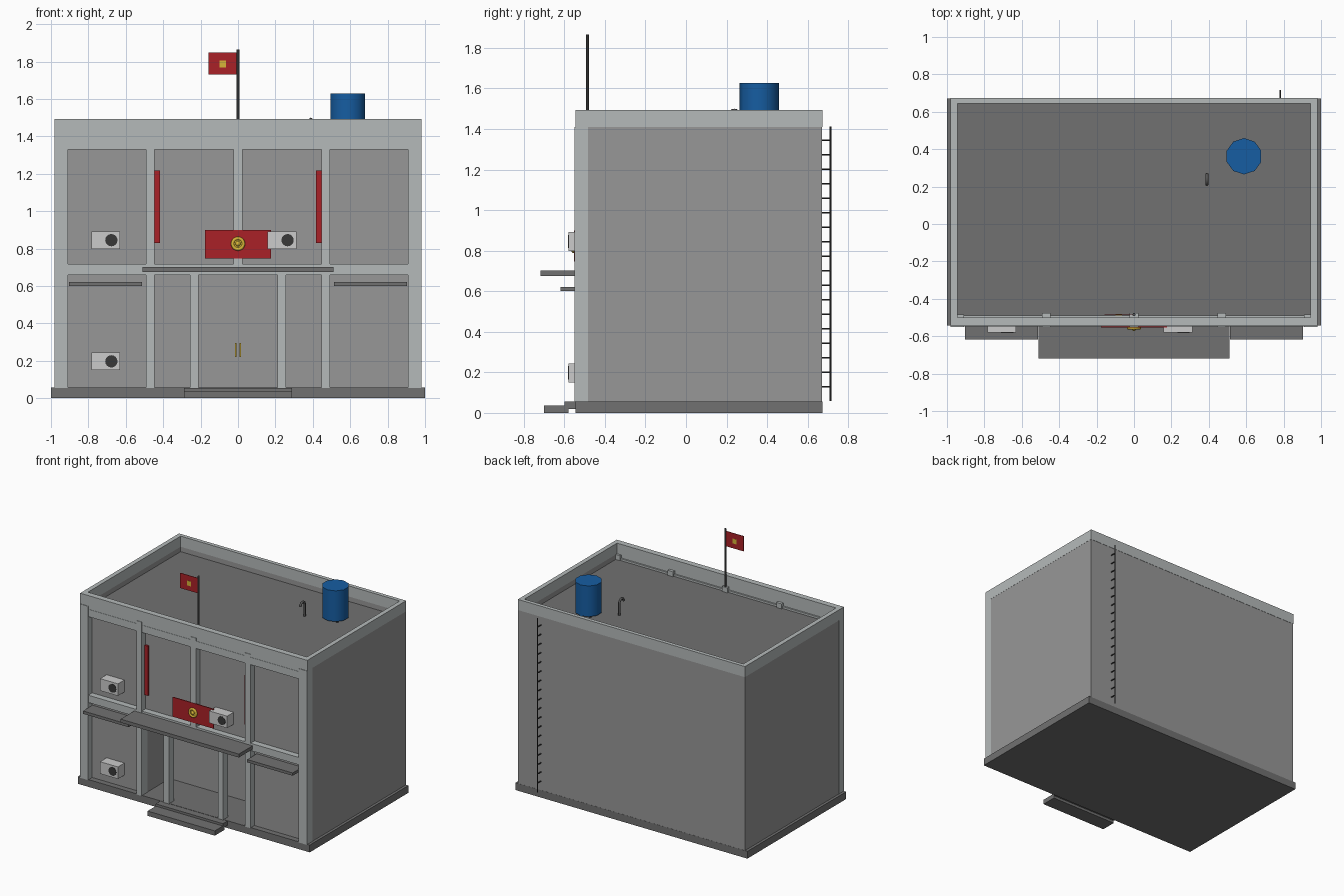
import bpy, math

if "Cube" in bpy.data.objects:
    bpy.data.objects.remove(bpy.data.objects["Cube"])

def material(name, rgb):
    m = bpy.data.materials.new(name)
    m.diffuse_color = (*rgb, 1)
    m.use_nodes = True
    m.node_tree.nodes["Principled BSDF"].inputs["Base Color"].default_value = m.diffuse_color
    return m

RED = material("red", (0.40, 0.015, 0.02))
BLUE = material("blue", (0.008, 0.11, 0.36))
GOLD = material("gold", (0.68, 0.46, 0.04))
DARK = material("dark", (0.04, 0.04, 0.04))
METAL = material("metal", (0.09, 0.09, 0.09))
WALL = material("wall_grey", (0.31, 0.31, 0.31))
FRAME = material("frame_grey", (0.46, 0.49, 0.49))
SLAB = material("slab_grey", (0.165, 0.165, 0.165))
CASING = material("casing_grey", (0.62, 0.62, 0.61))

def finish(o, name, mat):
    o.name = name
    o.data.materials.append(mat)
    return o

def box(name, x0, x1, y0, y1, z0, z1, mat):
    bpy.ops.mesh.primitive_cube_add(size=1, location=((x0+x1)/2, (y0+y1)/2, (z0+z1)/2))
    o = bpy.context.object
    o.scale = (x1-x0, y1-y0, z1-z0)
    bpy.ops.object.transform_apply(location=False, rotation=False)
    return finish(o, name, mat)

def cyl(name, loc, r, depth, axis="z", sides=12, mat=DARK):
    rot = {"z": (0, 0, 0), "y": (math.pi/2, 0, 0)}[axis]
    bpy.ops.mesh.primitive_cylinder_add(vertices=sides, radius=r, depth=depth, location=loc, rotation=rot)
    return finish(bpy.context.object, name, mat)

def cut(target, cutter):
    m = target.modifiers.new("cut", "BOOLEAN")
    m.operation, m.solver, m.object = "DIFFERENCE", "EXACT", cutter
    bpy.context.view_layer.objects.active = target
    bpy.ops.object.modifier_apply(modifier=m.name)
    bpy.data.objects.remove(cutter)

# Ground slab and entrance steps
box("base_slab", -1, 1, -0.544, 0.672, 0, 0.057, SLAB)
box("upper_step", -0.29, 0.29, -0.60, -0.54, 0.02, 0.055, SLAB)
box("lower_step", -0.29, 0.29, -0.70, -0.58, 0, 0.037, SLAB)

# Main body with a recessed porch and a sunken roof
body = box("main_walls", -0.979, 0.979, -0.50, 0.671, 0.05, 1.41, WALL)
cut(body, box("porch_cutter", -0.449, 0.449, -0.6, -0.20, 0.0, 0.66, WALL))
cut(body, box("roof_cutter", -0.945, 0.945, -0.6, 0.643, 1.36, 1.6, WALL))
box("roof_slab", -0.945, 0.945, -0.50, 0.643, 1.355, 1.372, SLAB)

# Roof parapet ring, its front hangs lower
parapet = box("parapet", -0.98, 0.98, -0.546, 0.673, 1.41, 1.493, FRAME)
cut(parapet, box("parapet_cutter", -0.945, 0.945, -0.50, 0.643, 1.2, 1.6, FRAME))
box("parapet_front_drop", -0.98, 0.98, -0.546, -0.50, 1.375, 1.412, FRAME)

# Facade frame: columns and beams
for s in (-1, 1):
    xc = s*0.944
    box("corner_column", xc-0.036, xc+0.036, -0.55, -0.483, 0.055, 1.411, FRAME)
    xc = s*0.469
    box("facade_column", xc-0.023, xc+0.023, -0.55, -0.477, 0.055, 1.411, FRAME)
    xc = s*0.234
    box("porch_column", xc-0.023, xc+0.023, -0.549, -0.49, 0.055, 0.67, FRAME)
box("centre_column", -0.023, 0.023, -0.55, -0.477, 0.70, 1.411, FRAME)
box("middle_beam", -0.914, 0.914, -0.548, -0.49, 0.66, 0.717, FRAME)
box("top_beam", -0.935, 0.935, -0.548, -0.488, 1.33, 1.387, FRAME)

# Canopies
box("entrance_canopy", -0.51, 0.51, -0.718, -0.50, 0.675, 0.702, SLAB)
for s in (-1, 1):
    a, b = sorted((s*0.904, s*0.512))
    box("window_canopy", a, b, -0.618, -0.50, 0.60, 0.622, SLAB)

# Door handles on the back wall of the porch
for x in (-0.013, 0.013):
    box("door_handle", x-0.004, x+0.004, -0.215, -0.198, 0.22, 0.295, GOLD)

# Air conditioners
for x, z in ((-0.707, 0.845), (-0.707, 0.197), (0.235, 0.845)):
    box("air_conditioner", x-0.077, x+0.077, -0.58, -0.498, z-0.047, z+0.047, CASING)
    cyl("air_conditioner_fan", (x+0.03, -0.5725, z), 0.033, 0.02, "y", 16, DARK)

# Red banners and emblem
for s in (-1, 1):
    a, b = sorted((s*0.45, s*0.418))
    box("side_banner", a, b, -0.514, -0.50, 0.83, 1.217, RED)
box("centre_banner", -0.176, 0.176, -0.553, -0.546, 0.747, 0.90, RED)
bpy.ops.mesh.primitive_torus_add(location=(0, -0.556, 0.826), rotation=(math.pi/2, 0, 0),
                                 major_radius=0.029, minor_radius=0.009,
                                 major_segments=20, minor_segments=8)
finish(bpy.context.object, "emblem_ring", GOLD)
bpy.ops.object.shade_smooth_by_angle(angle=math.radians(60))
cyl("emblem_disc", (0, -0.554, 0.826), 0.03, 0.008, "y", 20, GOLD)
bpy.ops.mesh.primitive_uv_sphere_add(segments=12, ring_count=8, radius=0.014, location=(0, -0.558, 0.826))
finish(bpy.context.object, "emblem_boss", GOLD)
bpy.ops.object.shade_smooth_by_angle(angle=math.radians(60))

# Flag
cyl("flag_pole", (0, -0.485, 1.612), 0.0075, 0.506, sides=10, mat=METAL)
box("flag", -0.158, -0.004, -0.487, -0.483, 1.73, 1.848, RED)
box("flag_mark", -0.098, -0.063, -0.4885, -0.4815, 1.768, 1.806, GOLD)

# Water tank on four short legs
cyl("water_tank", (0.588, 0.362, 1.508), 0.097, 0.24, sides=10, mat=BLUE)
bpy.ops.object.shade_smooth_by_angle(angle=math.radians(40))
for sx in (-1, 1):
    for sy in (-1, 1):
        cyl("tank_leg", (0.588+sx*0.05, 0.362+sy*0.05, 1.38), 0.008, 0.03, sides=8)

# Gooseneck roof vent
cu = bpy.data.curves.new("roof_vent", "CURVE")
cu.dimensions, cu.bevel_depth, cu.bevel_resolution, cu.use_fill_caps = "3D", 0.009, 2, True
pts = [(0.39, 0.264, 1.37)]
pts += [(0.39, 0.238+0.026*math.cos(t), 1.465+0.026*math.sin(t))
        for t in (math.pi*i/8 for i in range(9))]
sp = cu.splines.new("POLY")
sp.points.add(len(pts)-1)
for p, q in zip(sp.points, pts):
    p.co = (*q, 1)
vent = bpy.data.objects.new("roof_vent", cu)
bpy.context.collection.objects.link(vent)
cu.materials.append(METAL)
bpy.ops.object.select_all(action="DESELECT")
vent.select_set(True)
bpy.context.view_layer.objects.active = vent
bpy.ops.object.convert(target="MESH")

# Wall ladder at the back: one rail with pegs
cyl("ladder_rail", (0.782, 0.713, 0.735), 0.0045, 1.355, sides=8)
for i in range(18):
    cyl("ladder_rung", (0.782, 0.678, 0.128+i*0.0716), 0.004, 0.075, "y", 8)
